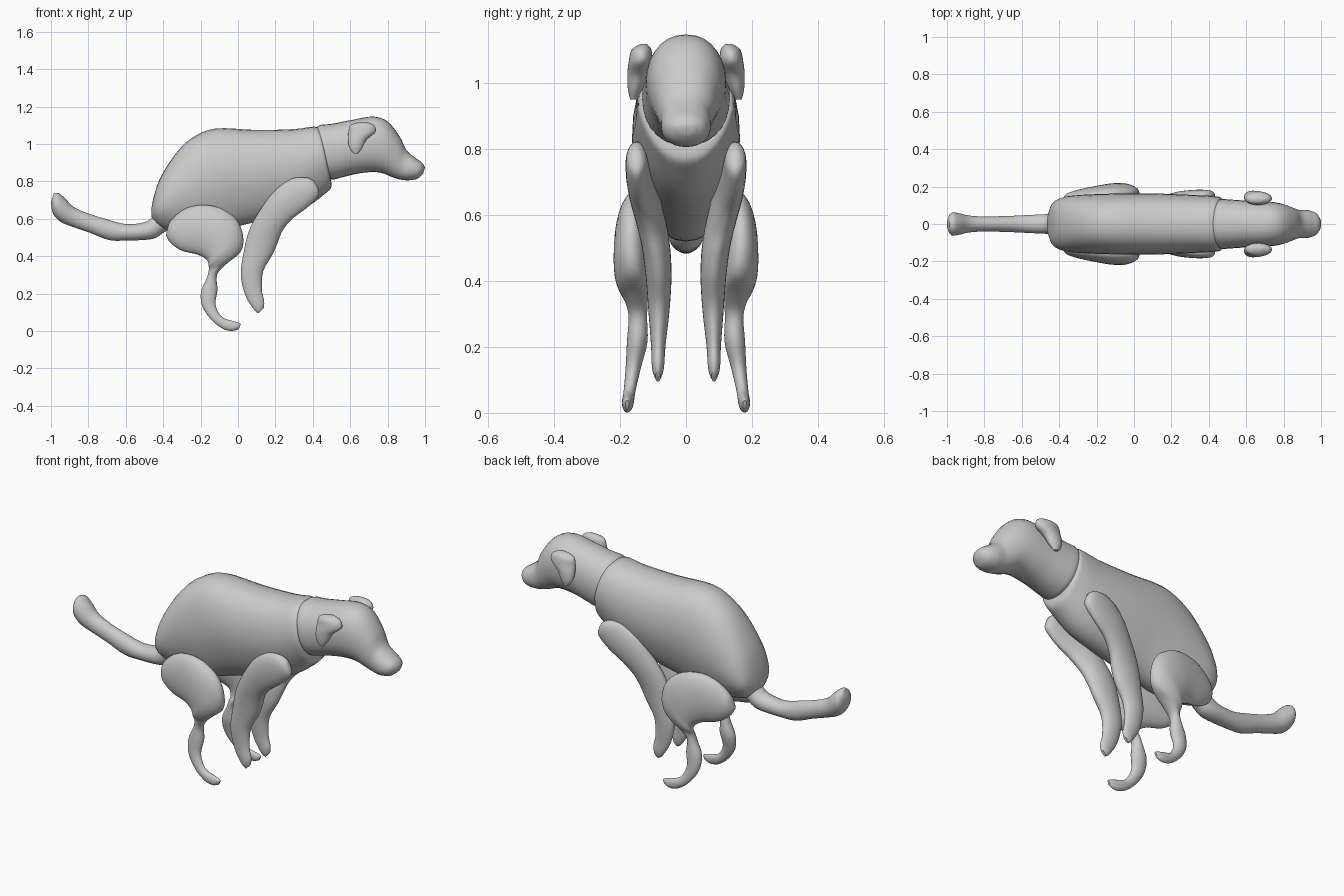
import bpy, bmesh
from math import sin, cos, pi, radians


def spline(a, b, c, d, t):
    return tuple(0.5 * (2*q + (r-p)*t + (2*p-5*q+4*r-s)*t*t + (3*q-p-3*r+s)*t**3)
                 for p, q, r, s in zip(a, b, c, d))


def loft(name, rows, side=1, power=1.0, pinch=0.0, n=28, steps=4):
    """Each row: edge point (x, z), opposite edge point (x, z), half width, y centre."""
    rows = [r if len(r) == 6 else r + (0.0,) for r in rows]
    rings = []
    for i in range(len(rows) - 1):
        quad = [rows[max(0, min(len(rows)-1, i+k))] for k in (-1, 0, 1, 2)]
        rings += [spline(*quad, s / steps) for s in range(steps)]
    rings.append(rows[-1])
    bm = bmesh.new()
    loops = []
    for xa, za, xb, zb, w, yc in rings:
        loop = []
        for j in range(n):
            a = 2 * pi * j / n
            c, s = cos(a), sin(a)
            u = abs(c) ** power * (1 if c > 0 else -1)
            v = abs(s) ** power * (1 if s > 0 else -1)
            v *= 1 - pinch * max(0, -u)
            loop.append(bm.verts.new(((xa+xb)/2 + u*(xa-xb)/2,
                                      side * (yc + v*w),
                                      (za+zb)/2 + u*(za-zb)/2)))
        loops.append(loop)
    for p, q in zip(loops, loops[1:]):
        for j in range(n):
            bm.faces.new((p[j], p[(j+1) % n], q[(j+1) % n], q[j]))
    bm.faces.new(loops[0])
    bm.faces.new(loops[-1])
    bmesh.ops.recalc_face_normals(bm, faces=bm.faces)
    me = bpy.data.meshes.new(name)
    bm.to_mesh(me)
    bm.free()
    ob = bpy.data.objects.new(name, me)
    bpy.context.collection.objects.link(ob)
    bpy.ops.object.select_all(action='DESELECT')
    ob.select_set(True)
    bpy.context.view_layer.objects.active = ob
    bpy.ops.object.shade_smooth_by_angle(angle=radians(50))


# Torso with arched back
loft("torso", [
    (-.464, .65, -.462, .61, .04), (-.45, .72, -.42, .555, .11),
    (-.415, .82, -.34, .53, .143), (-.34, .94, -.24, .52, .155),
    (-.25, 1.03, -.12, .525, .16), (-.12, 1.083, 0, .56, .163),
    (.1, 1.075, .14, .595, .163), (.3, 1.08, .34, .65, .155),
    (.41, 1.093, .46, .73, .148), (.44, 1.07, .5, .775, .135),
    (.45, 1.0, .485, .84, .08)], power=.85, pinch=.25)

# Neck, skull and muzzle
loft("head", [
    (.40, 1.06, .46, .83, .11), (.435, 1.10, .50, .81, .132),
    (.5, 1.108, .55, .82, .13), (.6, 1.127, .63, .84, .124),
    (.72, 1.147, .71, .85, .12), (.80, 1.12, .77, .845, .11),
    (.865, 1.04, .82, .825, .09), (.90, .968, .86, .812, .076),
    (.95, .925, .91, .806, .074), (.985, .90, .96, .815, .058),
    (1.0, .875, .99, .842, .025)], power=.92)

# Tail
loft("tail", [
    (-.40, .64, -.36, .55, .045), (-.45, .615, -.40, .525, .052),
    (-.5, .582, -.46, .492, .052), (-.6, .572, -.6, .484, .046),
    (-.71, .60, -.69, .487, .042), (-.81, .632, -.79, .525, .04),
    (-.88, .665, -.88, .556, .045), (-.925, .71, -.95, .585, .058),
    (-.96, .738, -.99, .63, .06), (-.985, .735, -1.0, .69, .03)])

for side, label in ((-1, "right"), (1, "left")):
    # Folded ear
    loft("ear_" + label, [
        (.64, 1.116, .69, 1.118, .012, .13), (.60, 1.10, .728, 1.10, .03, .135),
        (.59, 1.06, .735, 1.065, .036, .138), (.588, 1.02, .69, 1.025, .032, .146),
        (.595, .98, .665, .98, .022, .154), (.617, .95, .643, .95, .009, .16)], side)

    # Foreleg from shoulder to paw
    loft("front_leg_" + label, [
        (.41, .80, .43, .76, .012, .15), (.37, .82, .43, .72, .03, .15),
        (.29, .815, .37, .66, .037, .146), (.2, .755, .29, .60, .042, .132),
        (.12, .65, .24, .54, .044, .11), (.06, .54, .215, .48, .043, .092),
        (.03, .42, .185, .41, .039, .083), (.015, .30, .135, .32, .032, .082),
        (.04, .19, .128, .22, .022, .084), (.085, .115, .14, .16, .018, .085),
        (.11, .095, .138, .125, .008, .085)], side)

    # Hind leg: thigh, hock and paw
    loft("hind_leg_" + label, [
        (-.38, .54, -.385, .51, .012, .12), (-.36, .59, -.36, .47, .032, .13),
        (-.29, .65, -.30, .43, .044, .14), (-.2, .674, -.22, .41, .052, .15),
        (-.1, .66, -.175, .388, .055, .16), (-.01, .60, -.16, .368, .053, .166),
        (.027, .51, -.157, .35, .05, .167), (.015, .425, -.155, .335, .042, .16),
        (-.06, .36, -.158, .315, .034, .15), (-.112, .30, -.168, .28, .028, .146),
        (-.11, .22, -.198, .21, .031, .148), (-.12, .14, -.19, .13, .023, .16),
        (-.085, .075, -.14, .058, .018, .171), (-.03, .055, -.08, .012, .018, .176),
        (.005, .045, -.03, .001, .014, .178), (.016, .038, .005, .012, .006, .178)], side)
